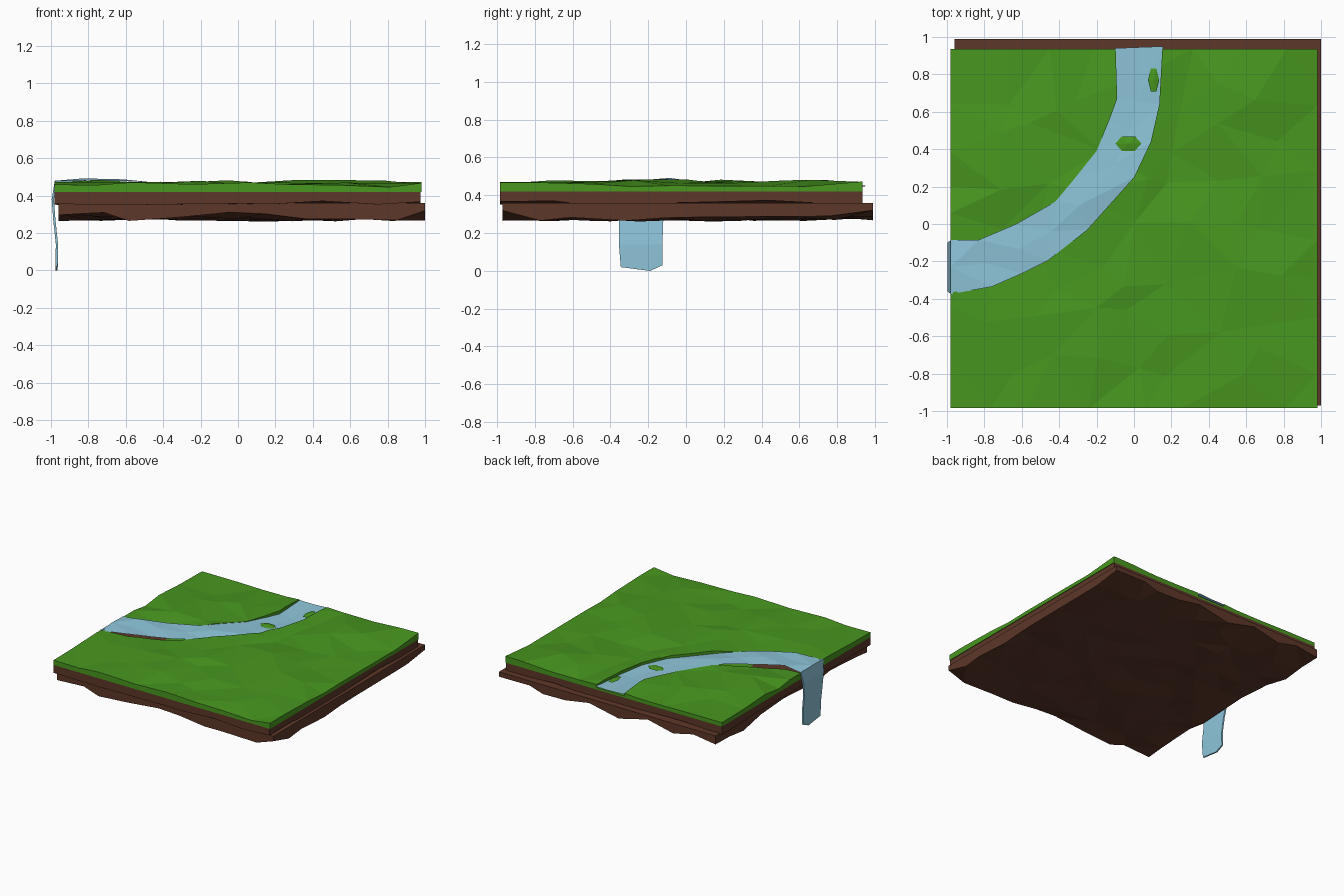
import bpy, bmesh, random, math

if "Cube" in bpy.data.objects:
    bpy.data.objects.remove(bpy.data.objects["Cube"])

random.seed(12)


def material(name, rgb):
    m = bpy.data.materials.new(name)
    m.diffuse_color = (*rgb, 1)
    m.use_nodes = True
    m.node_tree.nodes["Principled BSDF"].inputs["Base Color"].default_value = m.diffuse_color
    return m


GRASS = material("grass", (0.065, 0.31, 0.014))
SOIL = material("soil", (0.11, 0.038, 0.022))
WATER = material("water", (0.27, 0.56, 0.70))


def finish(name, bm, mat):
    bmesh.ops.recalc_face_normals(bm, faces=bm.faces)
    me = bpy.data.meshes.new(name)
    bm.to_mesh(me)
    bm.free()
    ob = bpy.data.objects.new(name, me)
    bpy.context.collection.objects.link(ob)
    if mat:
        me.materials.append(mat)
    return ob


def slab(name, x0, x1, y0, y1, edge, inner, flat_z, mat, n=8):
    """Block with one uneven low-poly face and one flat face; edge and inner are (height, spread)."""
    bm = bmesh.new()
    bmesh.ops.create_grid(bm, x_segments=n, y_segments=n, size=1)
    sx, sy = (x1 - x0) / 2, (y1 - y0) / 2
    for v in bm.verts:
        gx, gy = v.co.x, v.co.y
        rim = max(abs(gx), abs(gy)) > 0.99
        j = 0.75 / n
        if abs(gx) < 0.99:
            gx += random.uniform(-j, j)
        if abs(gy) < 0.99:
            gy += random.uniform(-j, j)
        h, s = edge if rim else inner
        v.co = ((x0 + x1) / 2 + gx * sx, (y0 + y1) / 2 + gy * sy, h + random.uniform(-s, s))
    bmesh.ops.triangulate(bm, faces=bm.faces[:])
    ext = bmesh.ops.extrude_face_region(bm, geom=bm.faces[:], use_keep_orig=True)
    for v in ext["geom"]:
        if isinstance(v, bmesh.types.BMVert):
            v.co.z = flat_z
    return finish(name, bm, mat)


def strip(name, rows, mat, jitter=0.0):
    """Three-column triangulated sheet through (left, right) point pairs."""
    bm = bmesh.new()
    grid = []
    for a, b in rows:
        row = []
        for t in (0, 0.5, 1):
            p = [a[i] + (b[i] - a[i]) * t for i in range(3)]
            p[2] += random.uniform(-jitter, jitter)
            row.append(bm.verts.new(p))
        grid.append(row)
    for r0, r1 in zip(grid, grid[1:]):
        for i in (0, 1):
            bm.faces.new((r0[i], r0[i + 1], r1[i + 1], r1[i]))
    bmesh.ops.triangulate(bm, faces=bm.faces[:])
    return finish(name, bm, mat)


# Soil layers, the lower one offset with a ragged underside
slab("lower_soil", -0.96, 1.0, -0.97, 0.99, (0.298, 0.034), (0.277, 0.016), 0.36, SOIL, 9)
slab("upper_soil", -0.98, 0.975, -0.985, 0.935, (0.362, 0.012), (0.35, 0.01), 0.42, SOIL)

# Grass layer with gentle bumps
grass = slab("grass_top", -0.98, 0.98, -0.985, 0.935, (0.459, 0.014), (0.466, 0.017), 0.42, GRASS)

# River banks: outer and inner edge, with water level
banks = [((-0.98, -0.085), (-0.98, -0.375), 0.475),
         ((-0.83, -0.085), (-0.76, -0.335), 0.485),
         ((-0.63, 0.00), (-0.60, -0.265), 0.483),
         ((-0.42, 0.12), (-0.46, -0.195), 0.477),
         ((-0.32, 0.24), (-0.25, -0.03), 0.464),
         ((-0.20, 0.39), (0.00, 0.25), 0.456),
         ((-0.13, 0.56), (0.09, 0.44), 0.45),
         ((-0.09, 0.67), (0.135, 0.64), 0.448),
         ((-0.10, 0.94), (0.155, 0.95), 0.443)]

# Channel cutter, down to the soil near the fall
low = [((*a, 0.41 if i < 3 else 0.436), (*b, 0.41 if i < 3 else 0.436))
       for i, (a, b, z) in enumerate(banks)]
low[0] = ((-1.05, -0.085, 0.41), (-1.05, -0.375, 0.41))
low[-1] = ((-0.10, 1.0, 0.436), (0.155, 1.0, 0.436))
cutter = strip("channel_cutter", low, GRASS)
bm = bmesh.new()
bm.from_mesh(cutter.data)
ext = bmesh.ops.extrude_face_region(bm, geom=bm.faces[:], use_keep_orig=True)
for v in ext["geom"]:
    if isinstance(v, bmesh.types.BMVert):
        v.co.z = 0.6
bmesh.ops.recalc_face_normals(bm, faces=bm.faces)
bm.to_mesh(cutter.data)
bm.free()
cutter.hide_render = True
cutter.hide_set(True)
cut = grass.modifiers.new("channel", "BOOLEAN")
cut.operation = "DIFFERENCE"
cut.object = cutter
cut.solver = "EXACT"

# River surface
strip("river", [((*a, z), (*b, z)) for a, b, z in banks], WATER, 0.009)

# Waterfall: thin sheet over the left edge with an uneven lower end
fall = [(-0.98, -0.085, -0.375, 0.475), (-0.996, -0.10, -0.36, 0.38),
        (-0.988, -0.12, -0.355, 0.27), (-0.974, -0.125, -0.355, 0.14),
        (-0.976, -0.125, -0.345, 0.02)]
sheet = strip("waterfall", [((x, a, z), (x, b, z)) for x, a, b, z in fall], WATER)
sheet.data.vertices[12].co.z = 0.03
sheet.data.vertices[13].co.z = 0.0
sheet.data.vertices[13].co.y = -0.19
sol = sheet.modifiers.new("thickness", "SOLIDIFY")
sol.thickness = 0.012
sol.offset = 1 if sheet.data.polygons[0].normal.x > 0 else -1

# Grass islets poking through the water
for x, y, rx, ry in ((-0.03, 0.43, 0.07, 0.045), (0.105, 0.77, 0.03, 0.07)):
    bm = bmesh.new()
    top = bm.verts.new((x, y, 0.463))
    ring = [bm.verts.new((x + rx * math.cos(k * math.tau / 6), y + ry * math.sin(k * math.tau / 6), 0.454))
            for k in range(6)]
    for k in range(6):
        bm.faces.new((ring[k], ring[(k + 1) % 6], top))
    finish("grass_islet", bm, GRASS)
